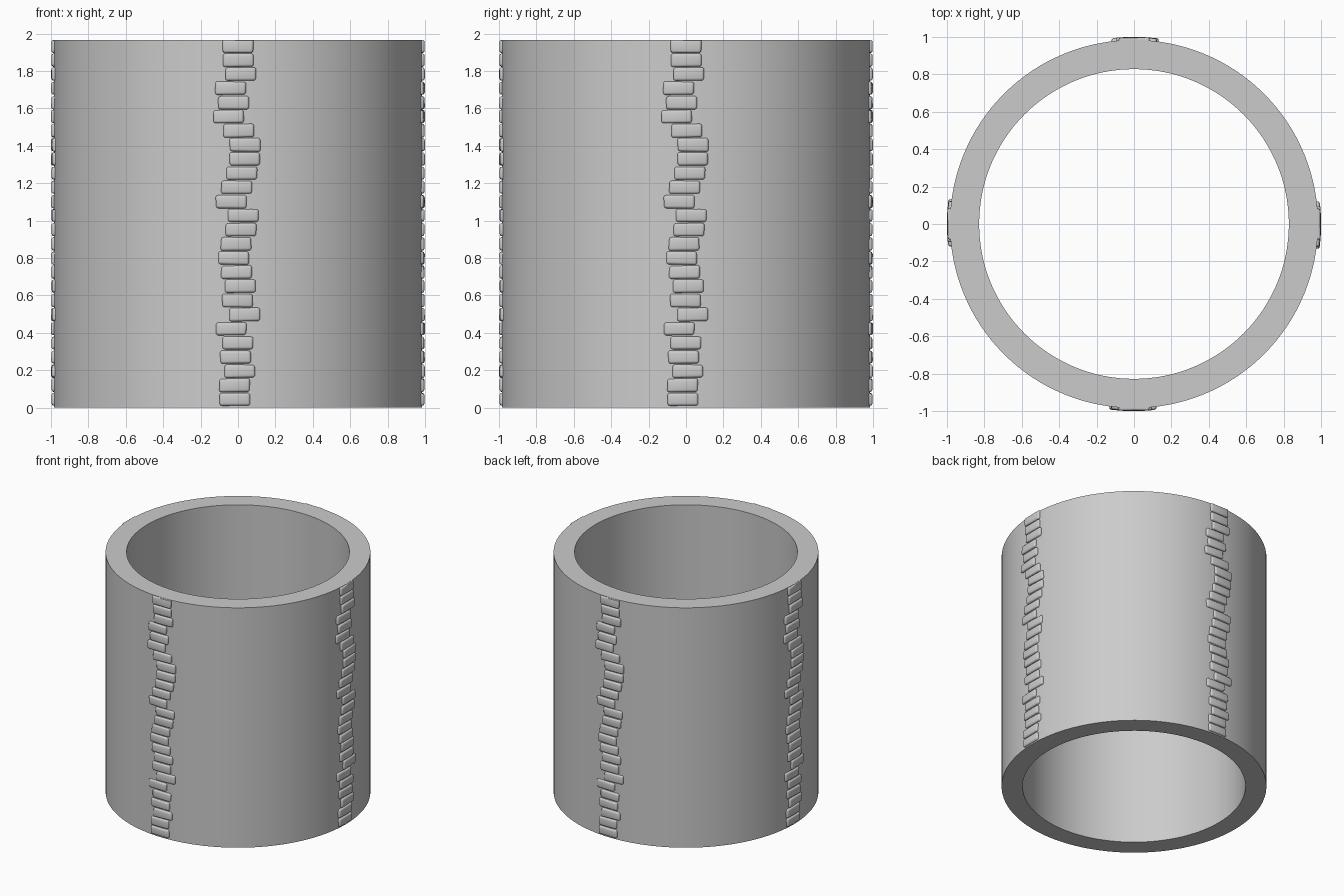
import bpy, bmesh, math, random
from mathutils import Matrix, Vector

if "Cube" in bpy.data.objects:
    bpy.data.objects.remove(bpy.data.objects["Cube"])

random.seed(4)
R_OUT, R_IN, HEIGHT = 0.984, 0.828, 1.967
SEG = 128


def finish(bm, name, angle):
    bmesh.ops.recalc_face_normals(bm, faces=bm.faces)
    me = bpy.data.meshes.new(name)
    bm.to_mesh(me)
    bm.free()
    ob = bpy.data.objects.new(name, me)
    bpy.context.collection.objects.link(ob)
    bpy.ops.object.select_all(action='DESELECT')
    ob.select_set(True)
    bpy.context.view_layer.objects.active = ob
    bpy.ops.object.shade_smooth_by_angle(angle=math.radians(angle))
    return ob


# Hollow round wall: a rectangular section swept round the z axis
bm = bmesh.new()
section = [(R_IN, 0), (R_OUT, 0), (R_OUT, HEIGHT), (R_IN, HEIGHT)]
rings = []
for i in range(SEG):
    a = 2 * math.pi * i / SEG
    rings.append([bm.verts.new((r * math.cos(a), r * math.sin(a), z)) for r, z in section])
for i in range(SEG):
    p, q = rings[i], rings[(i + 1) % SEG]
    for k in range(4):
        n = (k + 1) % 4
        bm.faces.new((p[k], q[k], q[n], p[n]))
finish(bm, "tower_wall", 30)

# Sideways offset of each stone in a column, from top to bottom
OFFSETS = [0, 0, .015, -.04, -.023, -.05, .003, .037, .037, .02, -.008, -.037, .027,
           .015, -.01, -.024, -.009, .013, -.004, .035, -.037, 0, -.013, .011, -.018, -.016]
STEP, TOP_Z = 0.0756, 1.934


def add_stone(bm, offset, z):
    """One slightly irregular rounded block, tangent to the wall."""
    part = bmesh.new()
    bmesh.ops.create_cube(part, size=1)
    for v in part.verts:
        v.co = Vector((v.co.x * 0.163, v.co.y * 0.05, v.co.z * 0.070))
        v.co.x += random.uniform(-.003, .003)
        v.co.z += random.uniform(-.003, .003)
        v.co.y += random.uniform(-.002, .002)
    bmesh.ops.bevel(part, geom=part.edges[:], offset=0.013, segments=3,
                    profile=0.5, affect='EDGES', clamp_overlap=True)
    part.transform(Matrix.Rotation(offset / R_OUT, 4, 'Z')
                   @ Matrix.Translation((0, -0.972, z)))
    # keep end stones inside the wall height
    for v in part.verts:
        v.co.z = min(max(v.co.z, 0.002), HEIGHT - 0.002)
    tmp = bpy.data.meshes.new("tmp")
    part.to_mesh(tmp)
    part.free()
    bm.from_mesh(tmp)
    bpy.data.meshes.remove(tmp)


# Stone column on the front
bm = bmesh.new()
for i, off in enumerate(OFFSETS):
    add_stone(bm, off, TOP_Z - i * STEP)
front = finish(bm, "stone_column_front", 40)

# Same column repeated at each quarter turn
for k, side in enumerate(("right", "back", "left"), 1):
    ob = front.copy()
    ob.name = "stone_column_" + side
    ob.rotation_euler.z = k * math.pi / 2
    bpy.context.collection.objects.link(ob)
